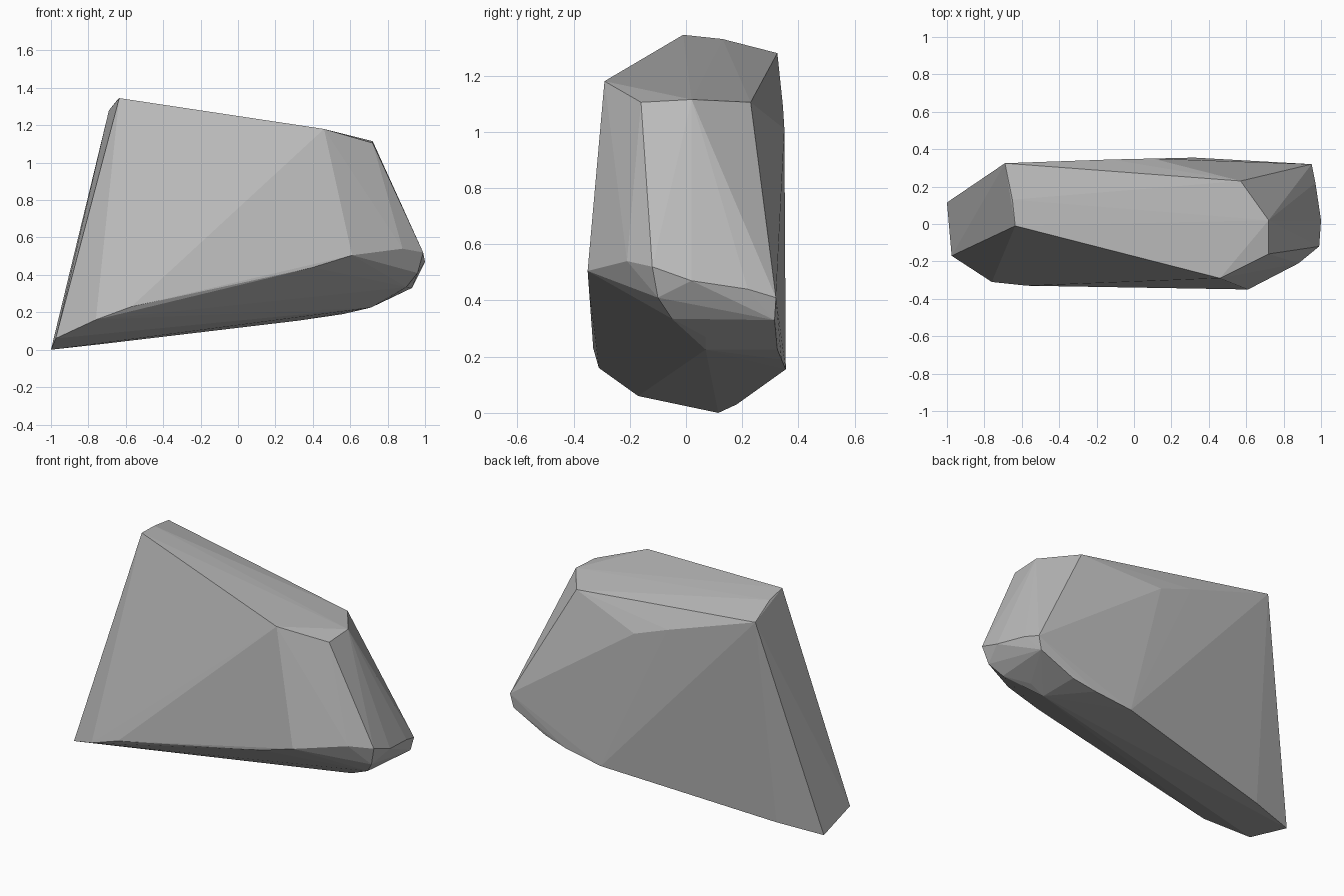
import bpy, bmesh

if "Cube" in bpy.data.objects:
    bpy.data.objects.remove(bpy.data.objects["Cube"])

# Rough-cut boulder: the convex hull of its corner points
crown = [(-.635, -.01, 1.345), (-.65, .13, 1.33), (-.69, .325, 1.28),
         (.46, -.29, 1.18), (.72, -.16, 1.105), (.72, .02, 1.115), (.57, .23, 1.105)]
back = [(-.12, .345, 1.09), (.10, .35, 1.01), (.32, .355, .155), (.56, .34, .19)]
nose = [(.99, -.12, .52), (.88, -.21, .54), (1.0, .02, .47), (.97, .22, .44),
        (.95, .32, .41), (.93, .315, .33), (.71, .325, .225)]
front_rim = [(-.76, -.31, .16), (-.57, -.33, .23), (.40, -.345, .44), (.61, -.35, .505)]
underside = [(-1, .115, 0), (-.975, -.17, .06), (-.73, .18, .03), (.71, .07, .225),
             (.80, .07, .27), (.90, -.05, .335), (.96, -.10, .41)]

bm = bmesh.new()
for p in crown + back + nose + front_rim + underside:
    bm.verts.new(p)
res = bmesh.ops.convex_hull(bm, input=bm.verts[:])
loose = [v for v in bm.verts if not v.link_faces]
bmesh.ops.delete(bm, geom=loose, context='VERTS')
bmesh.ops.recalc_face_normals(bm, faces=bm.faces[:])

mesh = bpy.data.meshes.new("boulder")
bm.to_mesh(mesh)
bm.free()

# Single grey stone colour, flat faces
stone = bpy.data.materials.new("grey stone")
stone.diffuse_color = (.5, .5, .5, 1)
stone.use_nodes = True
stone.node_tree.nodes["Principled BSDF"].inputs["Base Color"].default_value = stone.diffuse_color
mesh.materials.append(stone)
boulder = bpy.data.objects.new("boulder", mesh)
bpy.context.collection.objects.link(boulder)
